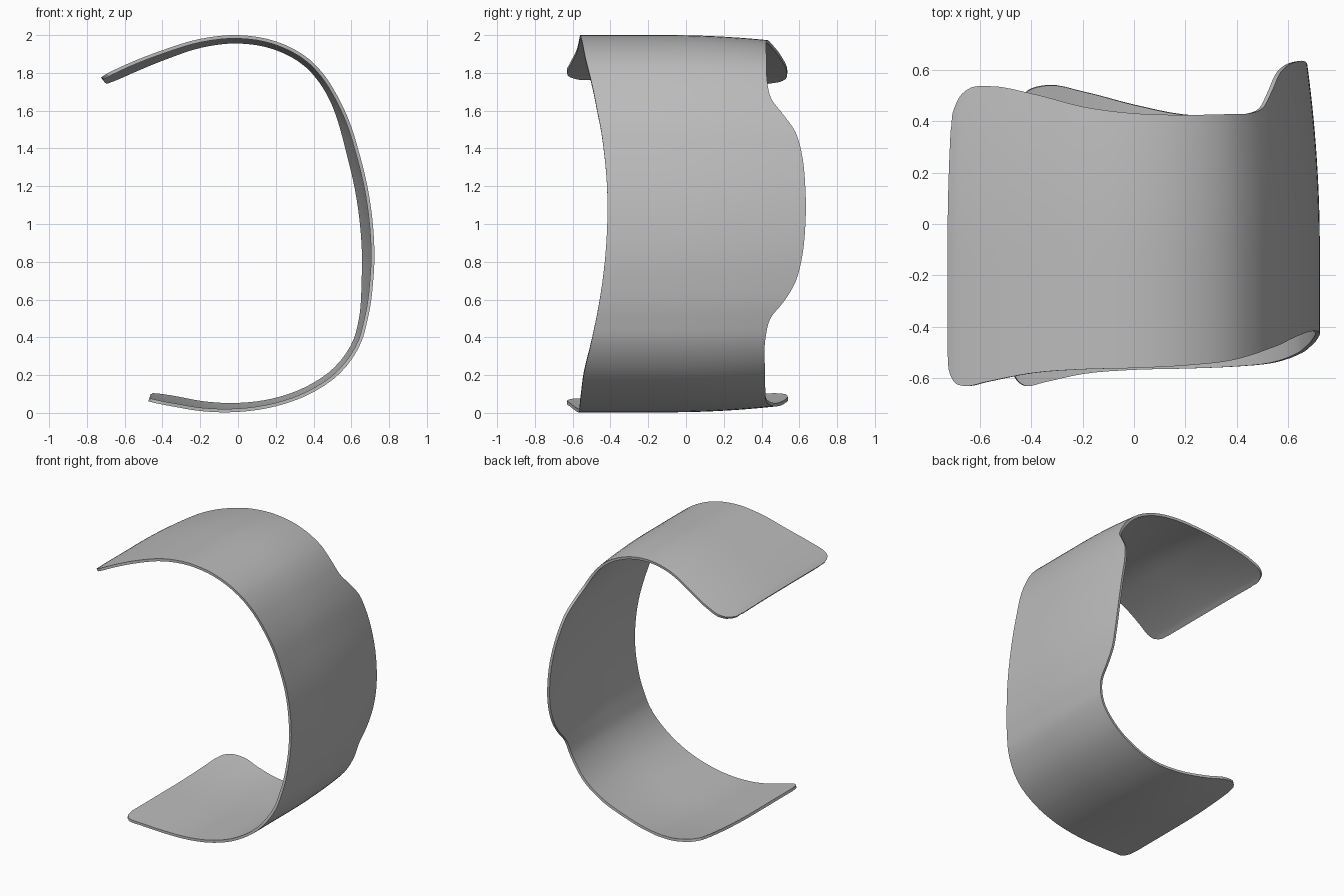
import bpy
from mathutils import Vector

# Remove the default cube only
cube = bpy.data.objects.get("Cube")
if cube:
    bpy.data.objects.remove(cube, do_unlink=True)

THICKNESS = 0.018
STEPS = 4       # rows between two stations
COLUMNS = 20    # faces across the band

# Stations along the band: x, z of the outer curve, then front and back edge y
STATIONS = [Vector(s) for s in (
    (-.725, 1.775, -.50, .36),
    (-.715, 1.782, -.585, .45),
    (-.69, 1.798, -.622, .50),
    (-.65, 1.818, -.63, .53),
    (-.58, 1.85, -.615, .536),
    (-.4, 1.92, -.58, .505),
    (-.2, 1.98, -.565, .455),
    (0, 2, -.56, .43),
    (.2, 1.967, -.55, .424),
    (.38, 1.87, -.53, .427),
    (.47, 1.77, -.505, .43),
    (.525, 1.68, -.485, .45),
    (.565, 1.6, -.47, .51),
    (.605, 1.5, -.45, .58),
    (.635, 1.4, -.436, .61),
    (.685, 1.2, -.418, .632),
    (.714, 1, -.417, .632),
    (.722, .8, -.43, .61),
    (.715, .69, -.443, .58),
    (.703, .58, -.46, .515),
    (.685, .49, -.477, .445),
    (.655, .38, -.5, .42),
    (.54, .21, -.54, .418),
    (.38, .1, -.555, .42),
    (.2, .035, -.562, .426),
    (0, .005, -.567, .465),
    (-.2, .01, -.583, .515),
    (-.35, .035, -.615, .54),
    (-.42, .048, -.63, .52),
    (-.455, .056, -.61, .48),
    (-.475, .062, -.54, .40),
)]


def tangent(i):
    """Slope at a station, weighted for uneven spacing."""
    p = STATIONS
    if i == 0 or i == len(p) - 1:
        a, b = (0, 1) if i == 0 else (i - 1, i)
        return (p[b] - p[a]) / (p[b] - p[a]).length
    before, after = p[i] - p[i - 1], p[i + 1] - p[i]
    h, k = before.length, after.length
    return (before * (k / h) + after * (h / k)) / (h + k)


def smooth_rows():
    """Hermite curve through all stations."""
    rows = [STATIONS[0]]
    for i in range(len(STATIONS) - 1):
        a, b = STATIONS[i], STATIONS[i + 1]
        length = (b - a).length
        ta, tb = tangent(i) * length, tangent(i + 1) * length
        for step in range(1, STEPS + 1):
            t = step / STEPS
            s = 1 - t
            rows.append(a * (1 + 2 * t) * s * s + ta * t * s * s
                        + b * t * t * (3 - 2 * t) - tb * t * t * s)
    return rows


# Sheet surface: the rear half leans gently inward
rows = smooth_rows()
verts, faces = [], []
for i, row in enumerate(rows):
    x, z, front, back = row
    ahead, behind = rows[min(i + 1, len(rows) - 1)], rows[max(i - 1, 0)]
    along = Vector((ahead[0] - behind[0], ahead[1] - behind[1])).normalized()
    for j in range(COLUMNS + 1):
        y = front + (back - front) * j / COLUMNS
        lean = 0.05 * (max(0, y + 0.1) / 0.73) ** 2
        verts.append((x + along.y * lean, y, z - along.x * lean))

width = COLUMNS + 1
for i in range(len(rows) - 1):
    for j in range(COLUMNS):
        a = i * width + j
        faces.append((a, a + width, a + width + 1, a + 1))

mesh = bpy.data.meshes.new("curved_band")
mesh.from_pydata(verts, [], faces)
band = bpy.data.objects.new("curved_band", mesh)
bpy.context.collection.objects.link(band)

# Plain grey material
grey = bpy.data.materials.new("plain_grey")
grey.use_nodes = True
colour = (0.5, 0.5, 0.5, 1)
grey.diffuse_color = colour
grey.node_tree.nodes["Principled BSDF"].inputs["Base Color"].default_value = colour
mesh.materials.append(grey)

# Wall thickness, grown inward
solid = band.modifiers.new("wall", "SOLIDIFY")
solid.thickness = THICKNESS
solid.offset = -1

bpy.ops.object.select_all(action="DESELECT")
band.select_set(True)
bpy.context.view_layer.objects.active = band
bpy.ops.object.modifier_apply(modifier="wall")
bpy.ops.object.shade_smooth_by_angle(angle=0.6)
